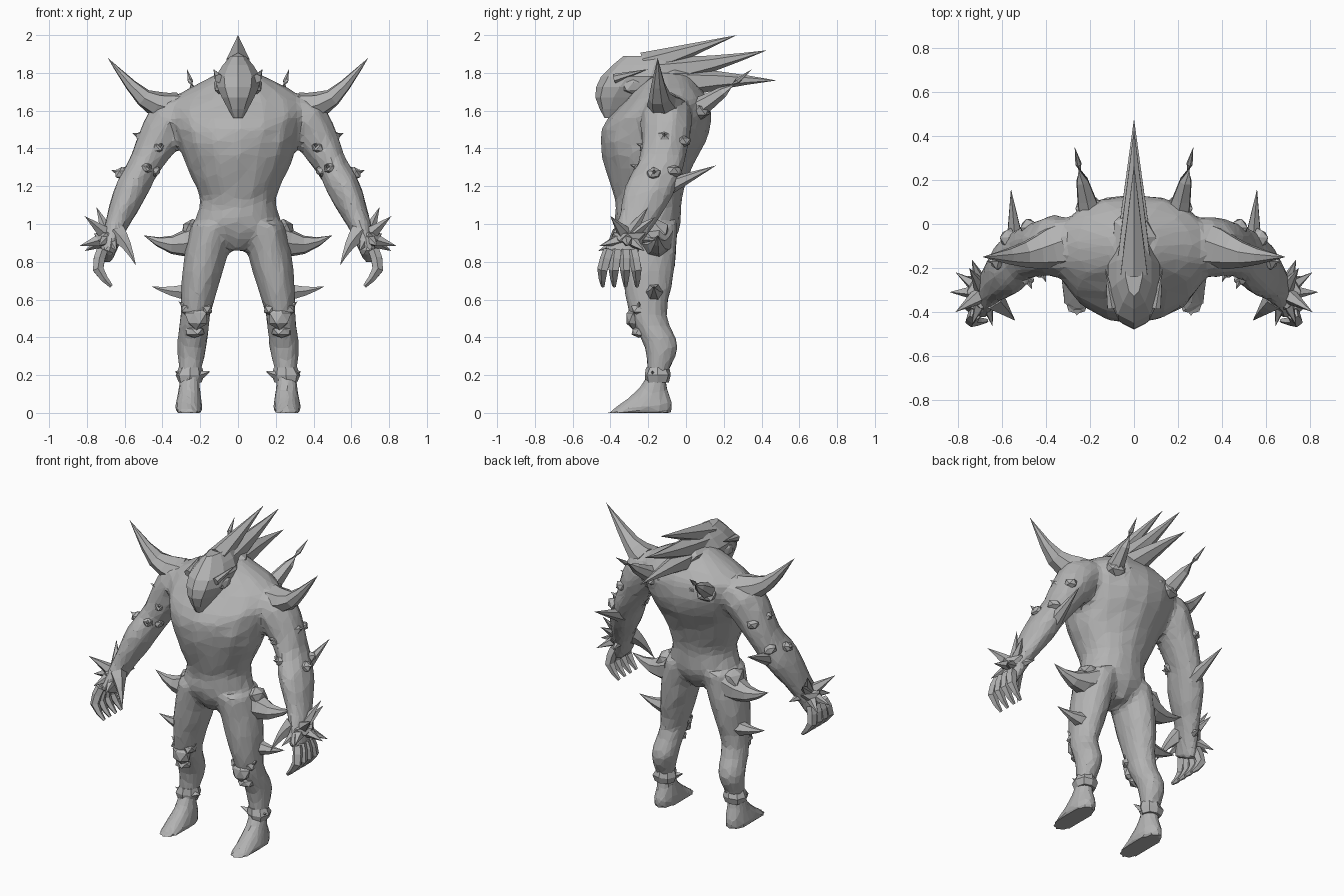
import bpy, bmesh, math, random
from mathutils import Vector

random.seed(4)
default_cube = bpy.data.objects.get("Cube")
if default_cube:
    bpy.data.objects.remove(default_cube, do_unlink=True)

TONE = (0.45, 0.45, 0.45, 1)
grey = bpy.data.materials.new("stone grey hide")
grey.use_nodes = True
grey.diffuse_color = TONE
grey.node_tree.nodes["Principled BSDF"].inputs["Base Color"].default_value = TONE


def ring(z, wide, deep, y=-.2, x=0):
    """One elliptical cross-section."""
    return (x, y, z, wide, deep)


def spline(keys, steps=3):
    """Extra cross-sections eased smoothly between the key ones."""
    rings = []
    last = len(keys) - 1
    for i in range(last):
        neighbours = (keys[max(i - 1, 0)], keys[i], keys[i + 1], keys[min(i + 2, last)])
        for step in range(steps):
            t = step / steps
            rings.append([b + t * (c - a) / 2 + t * t * (a - 2.5 * b + 2 * c - d / 2)
                          + t ** 3 * (1.5 * (b - c) + (d - a) / 2)
                          for a, b, c, d in zip(*neighbours)])
    return rings + [keys[-1]]


def loft(bm, rings, sides=8, flat=False, mirror=1, jitter=0.0):
    """Skin a row of cross-sections; a zero width makes a point."""
    centres = [Vector((x * mirror, y, z)) for x, y, z, wide, deep in rings]
    loops = []
    for i, (centre, section) in enumerate(zip(centres, rings)):
        wide, deep = section[-2:]
        along = (centres[min(i + 1, len(rings) - 1)] - centres[max(i - 1, 0)]).normalized()
        if flat:
            along = Vector((0, 0, 1))
        reference = Vector((0, 1, 0)) if abs(along.y) < .8 else Vector((0, 0, 1))
        across = reference.cross(along).normalized()
        outward = along.cross(across)
        if wide == 0:
            loops.append([bm.verts.new(centre)])
            continue
        loop = []
        for k in range(sides):
            angle = math.tau * k / sides - math.pi / 2
            rough = 1 + random.uniform(-jitter, jitter)
            offset = across * math.cos(angle) * wide + outward * math.sin(angle) * deep
            loop.append(bm.verts.new(centre + offset * rough))
        loops.append(loop)
    for lower, upper in zip(loops, loops[1:]):
        for k in range(sides):
            edge = (lower[k], lower[(k + 1) % sides])
            if len(upper) == 1:
                bm.faces.new((*edge, upper[0]))
            else:
                bm.faces.new((*edge, upper[(k + 1) % sides], upper[k]))
    bm.faces.new(loops[0][::-1])
    if len(loops[-1]) > 1:
        bm.faces.new(loops[-1])


def spike(bm, base, tip, radius, sag=0.0, sides=6):
    """Tapering thorn from base to tip, its middle lowered by sag."""
    steps = 4
    rings = []
    for step in range(steps + 1):
        f = step / steps
        x, y, z = Vector(base).lerp(Vector(tip), f)
        z -= sag * math.sin(math.pi * f)
        rings.append(ring(x=x, y=y, z=z, wide=radius * (1 - f), deep=radius * (1 - f)))
    loft(bm, rings, sides)


def lump(bm, centre, size):
    """Rough knobbly growth."""
    for v in bmesh.ops.create_icosphere(bm, subdivisions=1, radius=1)["verts"]:
        v.co = Vector(centre) + Vector([c * s * random.uniform(.8, 1.15) for c, s in zip(v.co, size)])


def finish(name, bm, paired=True):
    """Turn the mesh into an object, doubled across the middle when paired."""
    bmesh.ops.recalc_face_normals(bm, faces=bm.faces)
    mesh = bpy.data.meshes.new(name)
    bm.to_mesh(mesh)
    bm.free()
    mesh.materials.append(grey)
    obj = bpy.data.objects.new(name, mesh)
    bpy.context.collection.objects.link(obj)
    if paired:
        obj.modifiers.new("mirror", "MIRROR")
    return obj


# Body: torso, arms and legs fused into one faceted skin
crotch = ring(z=.86, wide=.05, deep=.1)
hips = ring(z=.98, wide=.22, deep=.17)
waist = ring(z=1.13, wide=.2, deep=.18)
ribs = ring(z=1.3, wide=.27, deep=.23)
chest = ring(z=1.5, wide=.34, deep=.29, y=-.16)
collar = ring(z=1.66, wide=.35, deep=.22, y=-.1)
neck = ring(z=1.8, wide=.1, deep=.1, y=-.1)


def leg_ring(z, wide, deep, y=-.2):
    """Leg section; the legs lean in toward the hips."""
    return ring(z, wide, deep, y, x=.26 - .13 * z * z)


sole = leg_ring(z=0, wide=.08, deep=.18, y=-.25)
instep = leg_ring(z=.06, wide=.07, deep=.13)
ankle = leg_ring(z=.18, wide=.055, deep=.055, y=-.16)
calf = leg_ring(z=.35, wide=.08, deep=.09, y=-.13)
knee = leg_ring(z=.52, wide=.08, deep=.1)
thigh = leg_ring(z=.75, wide=.11, deep=.14)
hip = leg_ring(z=1, wide=.12, deep=.16)

shoulder = ring(x=.25, y=-.1, z=1.6, wide=.1, deep=.12)
upper_arm = ring(x=.36, y=-.1, z=1.54, wide=.13, deep=.14)
elbow = ring(x=.49, y=-.13, z=1.32, wide=.09, deep=.12)
forearm = ring(x=.57, y=-.2, z=1.17, wide=.09, deep=.13)
wrist = ring(x=.65, y=-.28, z=.98, wide=.06, deep=.09)
palm = ring(x=.7, y=-.36, z=.82, wide=.04, deep=.09)

body = bmesh.new()
loft(body, spline([crotch, hips, waist, ribs, chest, collar, neck]), 16, flat=True, jitter=.02)
for side in (1, -1):
    loft(body, spline([sole, instep, ankle, calf, knee, thigh, hip]), 12, True, side, jitter=.03)
    loft(body, spline([shoulder, upper_arm, elbow, forearm, wrist, palm]), 10, False, side, jitter=.04)
skin = finish("body", body, paired=False)
fuse = skin.modifiers.new("fuse", "REMESH")
fuse.mode = "VOXEL"
fuse.voxel_size = .02
skin.modifiers.new("soften", "SMOOTH").iterations = 3
skin.modifiers.new("facet", "DECIMATE").ratio = .13

# Head narrowing down to a ridged muzzle
head = bmesh.new()
chin = ring(z=1.56, wide=.025, deep=.03, y=-.4)
jaw = ring(z=1.67, wide=.09, deep=.14, y=-.34)
temple = ring(z=1.78, wide=.125, deep=.2, y=-.25)
crown = ring(z=1.89, wide=.04, deep=.13)
loft(head, spline([chin, jaw, temple, crown], steps=2), 10, flat=True)
finish("head", head, paired=False)

# Brow ridges over the cheeks
brow = bmesh.new()
spike(brow, (.1, -.38, 1.77), (.13, -.2, 1.82), radius=.025)
lump(brow, (.1, -.28, 1.73), (.03, .06, .05))
finish("brow_ridges", brow)

# Mane of long thorns sweeping back from the crown
mane = bmesh.new()
spike(mane, (0, -.22, 1.84), (0, .27, 2), radius=.07)
spike(mane, (0, -.15, 1.8), (0, .43, 1.92), radius=.085, sag=.01)
spike(mane, (0, -.15, 1.74), (0, .48, 1.76), radius=.1, sag=-.01)
lump(mane, (0, -.06, 1.76), (.12, .14, .08))
finish("mane_thorns", mane, paired=False)

# Shoulder horns curving up and out
horns = bmesh.new()
horn_root = ring(x=.34, y=-.1, z=1.61, wide=.09, deep=.11)
horn_bend = ring(x=.5, y=-.14, z=1.67, wide=.05, deep=.06)
horn_tip = ring(x=.69, y=-.15, z=1.88, wide=0, deep=0)
loft(horns, spline([horn_root, horn_bend, horn_tip]), 7, jitter=.06)
finish("shoulder_horns", horns)

# Back thorns with knobbly roots
thorns = bmesh.new()
spike(thorns, (.2, .04, 1.6), (.27, .35, 1.82), radius=.06, sag=.01)
for x in (.1, .2):
    lump(thorns, (x, .07, 1.6), (.08, .06, .05))
finish("back_thorns", thorns)

# Elbow thorns, and knobs scattered down the outside of the arm
arms = bmesh.new()
spike(arms, (.54, -.09, 1.2), (.56, .16, 1.31), radius=.045)
for start, end in ((upper_arm, elbow), (elbow, forearm)):
    for turn in range(4):
        spot = Vector(start[:3]).lerp(Vector(end[:3]), random.uniform(.3, .8))
        away = Vector((math.cos(turn) * .08, math.sin(turn * 2) * .11, .03))
        lump(arms, spot + away, (.04, .045, .035))
        if turn % 2 == 0:
            spike(arms, spot + away, spot + away * 1.7, radius=.025, sides=4)
finish("elbow_thorns", arms)

# Thorns fanned around the outside of the wrist
cuffs = bmesh.new()
hub = Vector((.68, -.31, .93))
for k in range(-3, 4):
    reach = Vector((math.cos(k * .6), math.sin(k * .6), .7 * math.cos(k * 2 + 2))) * .16
    spike(cuffs, hub + reach * .15, hub + reach, radius=.042, sides=5)
spike(cuffs, hub, (.75, -.2, 1.09), radius=.045, sides=5)
lump(cuffs, hub, (.08, .1, .05))
finish("wrist_thorns", cuffs)

# Curled fingers and a thumb
hand = bmesh.new()
for k in range(4):
    y = -.44 + .06 * k
    knuckle = ring(x=.72, y=y * .7 - .1, z=.86, wide=.03, deep=.03)
    joint = ring(x=.74, y=y, z=.76, wide=.03, deep=.03)
    fingertip = ring(x=.67, y=y, z=.67, wide=.01, deep=.01)
    loft(hand, spline([knuckle, joint, fingertip], steps=2), 5)
spike(hand, (.64, -.34, .95), (.54, -.44, .78), radius=.055, sag=-.02, sides=5)
finish("fingers", hand)

# Upturned hip horns and smaller thorns beside the knees
sides = bmesh.new()
spike(sides, (.2, -.16, .92), (.5, -.15, .94), radius=.1, sag=.04, sides=7)
lump(sides, (.24, -.16, .97), (.07, .09, .06))
spike(sides, (.25, -.17, .64), (.46, -.17, .67), radius=.055, sag=.01)
finish("hip_horns", sides)

# Knee guards: a cap ringed by knobs, with a point on each side
guards = bmesh.new()
lump(guards, (.22, -.28, .5), (.065, .045, .06))
lump(guards, (.23, -.25, .43), (.06, .04, .035))
for side in (-1, 1):
    corner = Vector((.22 + side * .045, -.25, .55))
    lump(guards, corner, (.04, .05, .04))
    spike(guards, corner, corner + Vector((side * .05, 0, .04)), radius=.025, sides=4)
finish("knee_guards", guards)

# Flared ankle cuffs with pointed corners
anklets = bmesh.new()
loft(anklets, [leg_ring(z=z, wide=.06 + flare, deep=.06 + flare, y=-.15)
               for z, flare in ((.16, 0), (.2, .015), (.24, 0))], flat=True, jitter=.1)
for side in (-1, 1):
    corner = Vector((.24 + side * .04, -.17, .2))
    spike(anklets, corner, corner + Vector((side * .055, -.01, .02)), radius=.025, sides=4)
finish("ankle_cuffs", anklets)
